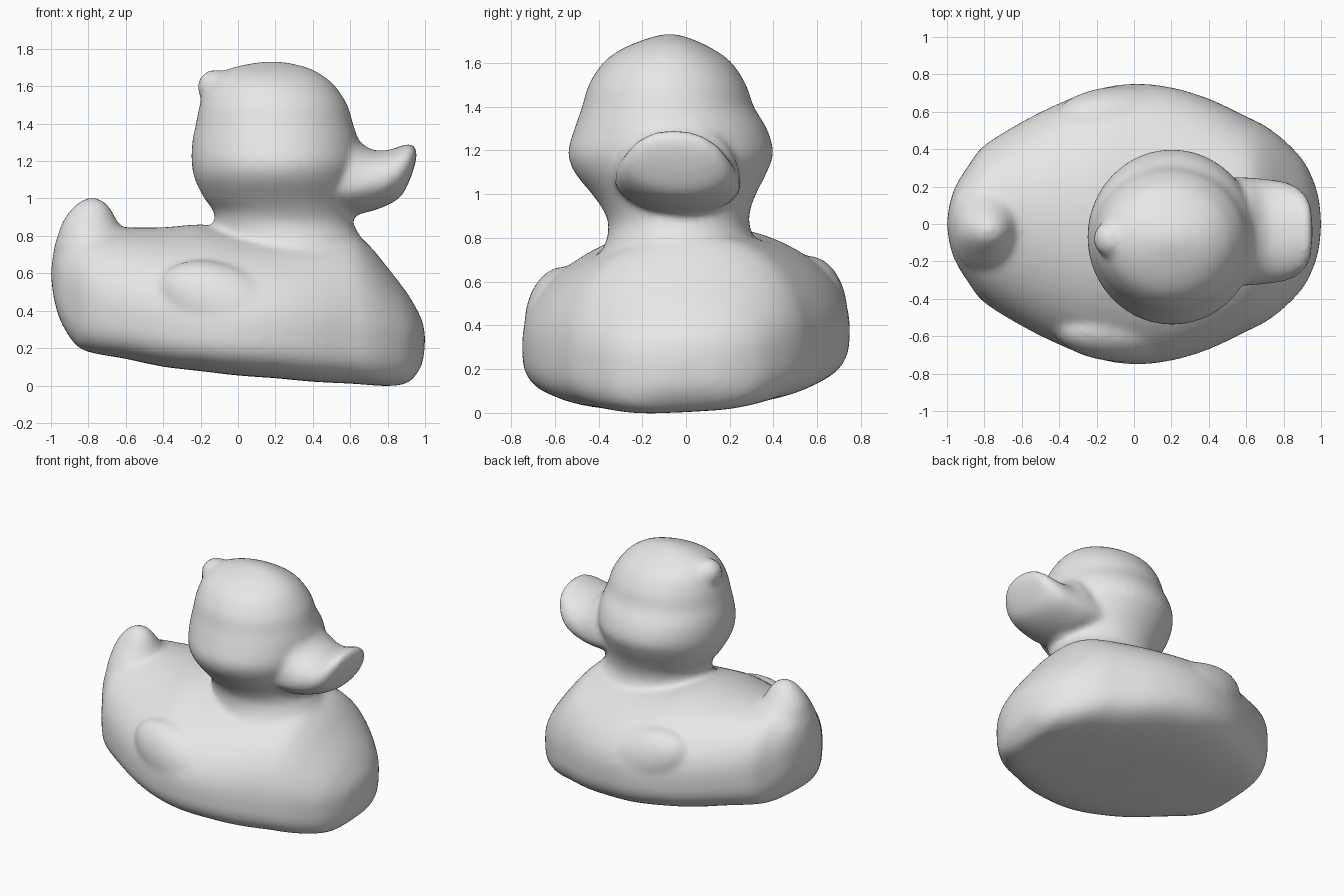
import bpy
import bmesh
import math
from mathutils import Matrix, Vector

cube = bpy.data.objects.get("Cube")
if cube:
    bpy.data.objects.remove(cube, do_unlink=True)

SEG = 48


def spline(rows, steps=4):
    """Smoothly interpolate between key cross-sections."""
    out = []
    for i in range(len(rows) - 1):
        a, b, c, d = (Vector(rows[min(max(j, 0), len(rows) - 1)]) for j in range(i - 1, i + 3))
        for s in range(steps):
            t = s / steps
            out.append(0.5 * (2 * b + (c - a) * t + (2 * a - 5 * b + 4 * c - d) * t ** 2
                              + (3 * b - a - 3 * c + d) * t ** 3))
    return out + [Vector(rows[-1])]


def power(v, n):
    return math.copysign(abs(v) ** (2 / n), v)


def loft(bm, rings):
    """Skin closed rings and cap both ends."""
    loops = [[bm.verts.new(p) for p in ring] for ring in rings]
    for a, b in zip(loops, loops[1:]):
        for i in range(SEG):
            j = (i + 1) % SEG
            bm.faces.new((a[i], a[j], b[j], b[i]))
    bm.faces.new(loops[0][::-1])
    bm.faces.new(loops[-1])


def loft_along_x(bm, rows, cy, tilt, bottom):
    """Rows: x, bottom z, widest z, top z, half width."""
    rings = []
    for x, lo, mid, hi, hw in spline(rows):
        ring = []
        for k in range(SEG):
            c, s = math.cos(k * math.tau / SEG), math.sin(k * math.tau / SEG)
            n = 2 if s > 0 else bottom
            y = hw * power(c, n)
            z = mid + power(s, n) * ((hi - mid) if s > 0 else (mid - lo))
            ring.append((x, cy + y, z + tilt * y))
        rings.append(ring)
    loft(bm, rings)


def loft_along_z(bm, rows):
    """Rows: z, back x, front x, right y, left y."""
    rings = []
    for z, x0, x1, y0, y1 in spline(rows):
        rings.append([((x0 + x1) / 2 + (x1 - x0) / 2 * math.cos(k * math.tau / SEG),
                       (y0 + y1) / 2 + (y1 - y0) / 2 * math.sin(k * math.tau / SEG), z)
                      for k in range(SEG)])
    loft(bm, rings)


def ellipsoid(bm, centre, radii, turn=0.0):
    m = (Matrix.Translation(centre) @ Matrix.Rotation(turn, 4, 'Y')
         @ Matrix.Diagonal((*radii, 1)))
    bmesh.ops.create_uvsphere(bm, u_segments=32, v_segments=20, radius=1, matrix=m)


bm = bmesh.new()

# Body with a flat, sloping underside
loft_along_x(bm, [
    (-1.0, .59, .60, .61, .01), (-.985, .47, .58, .72, .11), (-.95, .35, .55, .80, .21),
    (-.88, .235, .50, .84, .32), (-.8, .185, .46, .855, .42), (-.6, .15, .42, .845, .545),
    (-.4, .11, .39, .845, .645), (-.2, .088, .37, .86, .72), (0, .065, .36, .84, .75),
    (.2, .05, .35, .83, .73), (.4, .03, .33, .83, .67), (.6, .018, .31, .82, .575),
    (.7, .01, .30, .75, .525), (.8, .003, .29, .63, .45), (.9, .015, .27, .50, .345),
    (.96, .07, .26, .40, .23), (.99, .14, .25, .33, .12), (1.0, .24, .25, .26, .01),
], 0, .05, 3.5)

# Upturned tail
loft_along_z(bm, [
    (.50, -.95, -.45, -.35, .35), (.70, -.985, -.52, -.29, .27), (.80, -.965, -.59, -.23, .19),
    (.88, -.935, -.645, -.17, .12), (.95, -.885, -.685, -.12, .06),
    (.99, -.835, -.725, -.08, .02), (1.005, -.79, -.77, -.04, -.02),
])

# Faint wings on both flanks
for side in (-1, 1):
    ellipsoid(bm, (-.03, side * .56, .42 + side * .025), (.42, .18, .23), math.radians(25))

# Neck and head
loft_along_z(bm, [
    (.50, -.10, .72, -.46, .46), (.68, -.12, .72, -.42, .42), (.77, -.13, .67, -.37, .33),
    (.86, -.125, .62, -.355, .29), (.93, -.13, .61, -.38, .295), (1.0, -.18, .62, -.43, .32),
    (1.1, -.23, .64, -.51, .37), (1.19, -.248, .655, -.54, .40), (1.3, -.245, .645, -.51, .37),
    (1.4, -.225, .615, -.475, .31), (1.5, -.205, .585, -.445, .275), (1.6, -.165, .52, -.38, .21),
    (1.66, -.11, .45, -.30, .13), (1.70, -.03, .37, -.21, .05), (1.725, .09, .27, -.13, -.02),
    (1.733, .17, .19, -.09, -.07),
])

# Small crest at the back of the head
ellipsoid(bm, (-.12, -.08, 1.595), (.098, .10, .095))

# Upturned bill
loft_along_x(bm, [
    (.42, .92, 1.05, 1.30, .29), (.6, .91, 1.06, 1.34, .29), (.66, .92, 1.06, 1.295, .285),
    (.72, .935, 1.07, 1.26, .28), (.8, .965, 1.09, 1.258, .268), (.87, 1.01, 1.13, 1.28, .24),
    (.915, 1.09, 1.18, 1.293, .20), (.943, 1.17, 1.22, 1.28, .14), (.957, 1.23, 1.24, 1.25, .03),
], -.04, -.05, 2)

bmesh.ops.recalc_face_normals(bm, faces=bm.faces)
mesh = bpy.data.meshes.new("bath_duck")
bm.to_mesh(mesh)
bm.free()
duck = bpy.data.objects.new("bath_duck", mesh)
bpy.context.collection.objects.link(duck)

# One plain grey colour
grey = bpy.data.materials.new("plain_grey")
grey.use_nodes = True
grey.diffuse_color = (.8, .8, .8, 1)
grey.node_tree.nodes["Principled BSDF"].inputs["Base Color"].default_value = (.8, .8, .8, 1)
mesh.materials.append(grey)

# Fuse the parts into one skin and soften the joins
fuse = duck.modifiers.new("fuse", 'REMESH')
fuse.mode = 'VOXEL'
fuse.voxel_size = .02
fuse.use_smooth_shade = True
soften = duck.modifiers.new("soften", 'SMOOTH')
soften.factor = .5
soften.iterations = 8
